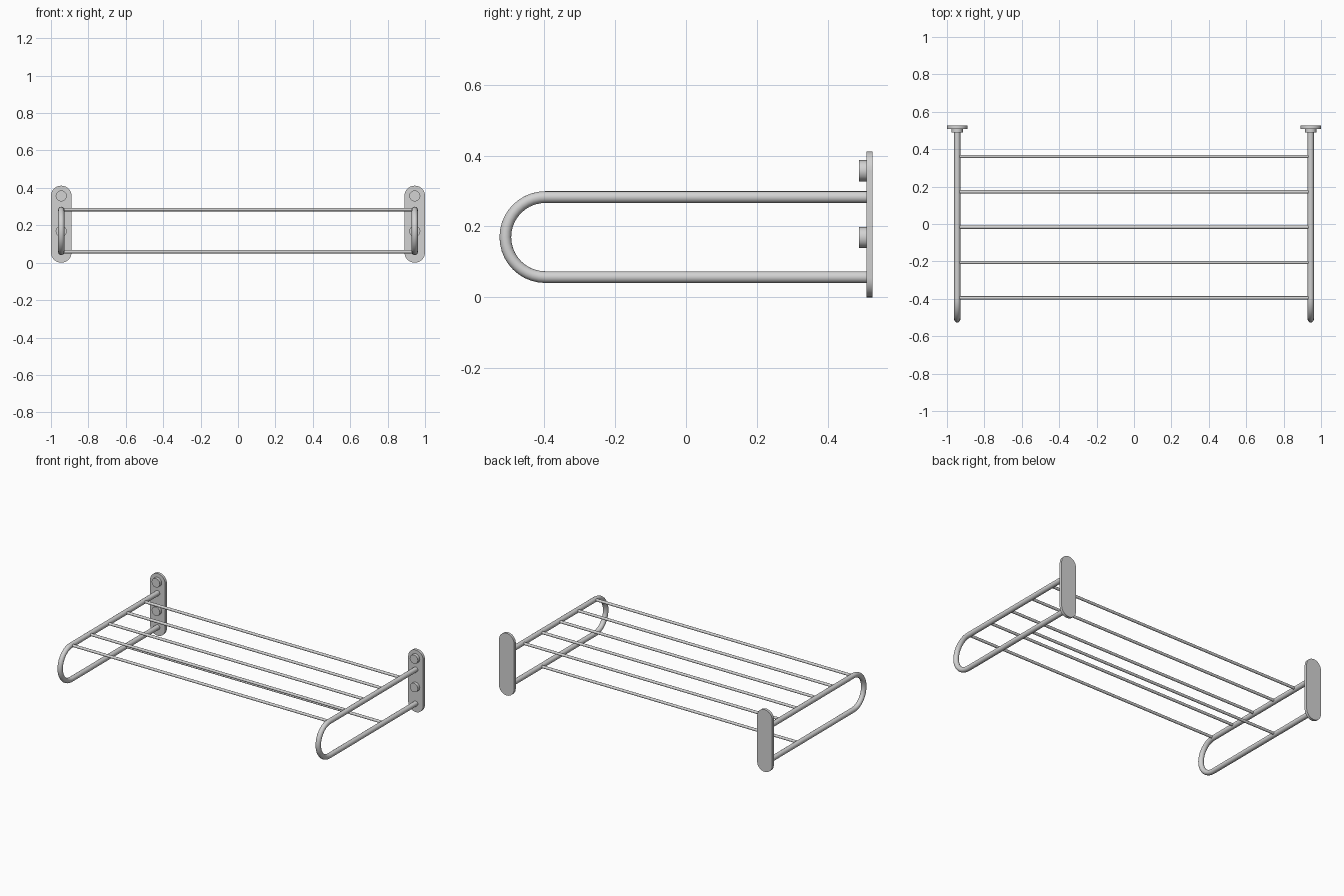
import bpy, bmesh
from math import sin, cos, pi, radians
from mathutils import Matrix

cube = bpy.data.objects.get("Cube")
if cube:
    bpy.data.objects.remove(cube)

metal = bpy.data.materials.new("light_grey_metal")
metal.use_nodes = True
GREY = (0.65, 0.65, 0.65, 1)
metal.diffuse_color = GREY
metal.node_tree.nodes["Principled BSDF"].inputs["Base Color"].default_value = GREY

SIDE_X = 0.945               # centre of each bracket
TOP_Z, LOW_Z = 0.283, 0.057  # centrelines of the side tube
WALL_Y, PLATE_Y = 0.527, 0.509


def finish(name, bm):
    bmesh.ops.recalc_face_normals(bm, faces=bm.faces)
    mesh = bpy.data.meshes.new(name)
    bm.to_mesh(mesh)
    bm.free()
    obj = bpy.data.objects.new(name, mesh)
    bpy.context.collection.objects.link(obj)
    mesh.materials.append(metal)
    bpy.ops.object.select_all(action="DESELECT")
    obj.select_set(True)
    bpy.context.view_layer.objects.active = obj
    bpy.ops.object.shade_smooth_by_angle(angle=radians(35))
    return obj


def cylinder(name, centre, radius, length, axis, sides=16):
    bm = bmesh.new()
    turn = Matrix.Rotation(pi / 2, 4, "Y" if axis == "X" else "X")
    bmesh.ops.create_cone(bm, cap_ends=True, segments=sides, radius1=radius,
                          radius2=radius, depth=length,
                          matrix=Matrix.Translation(centre) @ turn)
    return finish(name, bm)


def side_tube(name, x):
    # U-shaped tube swept as rings along a path in the YZ plane
    bend = (TOP_Z - LOW_Z) / 2
    mid, bend_y, radius, steps, sides = (TOP_Z + LOW_Z) / 2, -0.397, 0.0165, 20, 16
    path = [(PLATE_Y + 0.005, TOP_Z, 0)]
    for i in range(steps + 1):
        a = pi * i / steps
        path.append((bend_y - bend * sin(a), mid + bend * cos(a), a))
    path.append((PLATE_Y + 0.005, LOW_Z, pi))
    bm = bmesh.new()
    rings = []
    for y, z, a in path:
        ring = []
        for k in range(sides):
            t = 2 * pi * k / sides
            out = radius * cos(t)
            ring.append(bm.verts.new((x + radius * sin(t), y - out * sin(a), z + out * cos(a))))
        rings.append(ring)
    for r0, r1 in zip(rings, rings[1:]):
        for k in range(sides):
            n = (k + 1) % sides
            bm.faces.new((r0[k], r0[n], r1[n], r1[k]))
    bm.faces.new(rings[0])
    bm.faces.new(rings[-1])
    return finish(name, bm)


def wall_plate(name, x):
    # Upright plate with fully rounded ends
    r, height, steps = 0.055, 0.412, 16
    bm = bmesh.new()
    outline = []
    for centre_z, start in ((height - r, 0), (r, pi)):
        for i in range(steps + 1):
            a = start + pi * i / steps
            outline.append(bm.verts.new((x + r * cos(a), PLATE_Y, centre_z + r * sin(a))))
    face = bm.faces.new(outline)
    back = bmesh.ops.extrude_face_region(bm, geom=[face], use_keep_orig=True)
    moved = [v for v in back["geom"] if isinstance(v, bmesh.types.BMVert)]
    bmesh.ops.translate(bm, verts=moved, vec=(0, WALL_Y - PLATE_Y, 0))
    return finish(name, bm)


# Brackets: plate, tube and two bolt heads on each side
for label, s in (("left", 1), ("right", -1)):
    x = s * SIDE_X
    wall_plate(label + "_wall_plate", x)
    side_tube(label + "_side_tube", x)
    for where, z in (("upper", 0.357), ("lower", 0.169)):
        cylinder(f"{label}_{where}_bolt_head", (x, 0.5, z), 0.03, 0.022, "Y", 12)

# Shelf rods between the upper tubes
for i in range(5):
    cylinder(f"shelf_rod_{i + 1}", (0, 0.361 - i * 0.189, TOP_Z + 0.001), 0.009, 2 * SIDE_X, "X")

# Single hanging rail between the lower tubes
cylinder("hanging_rail", (0, 0.172, LOW_Z + 0.002), 0.009, 2 * SIDE_X, "X")
